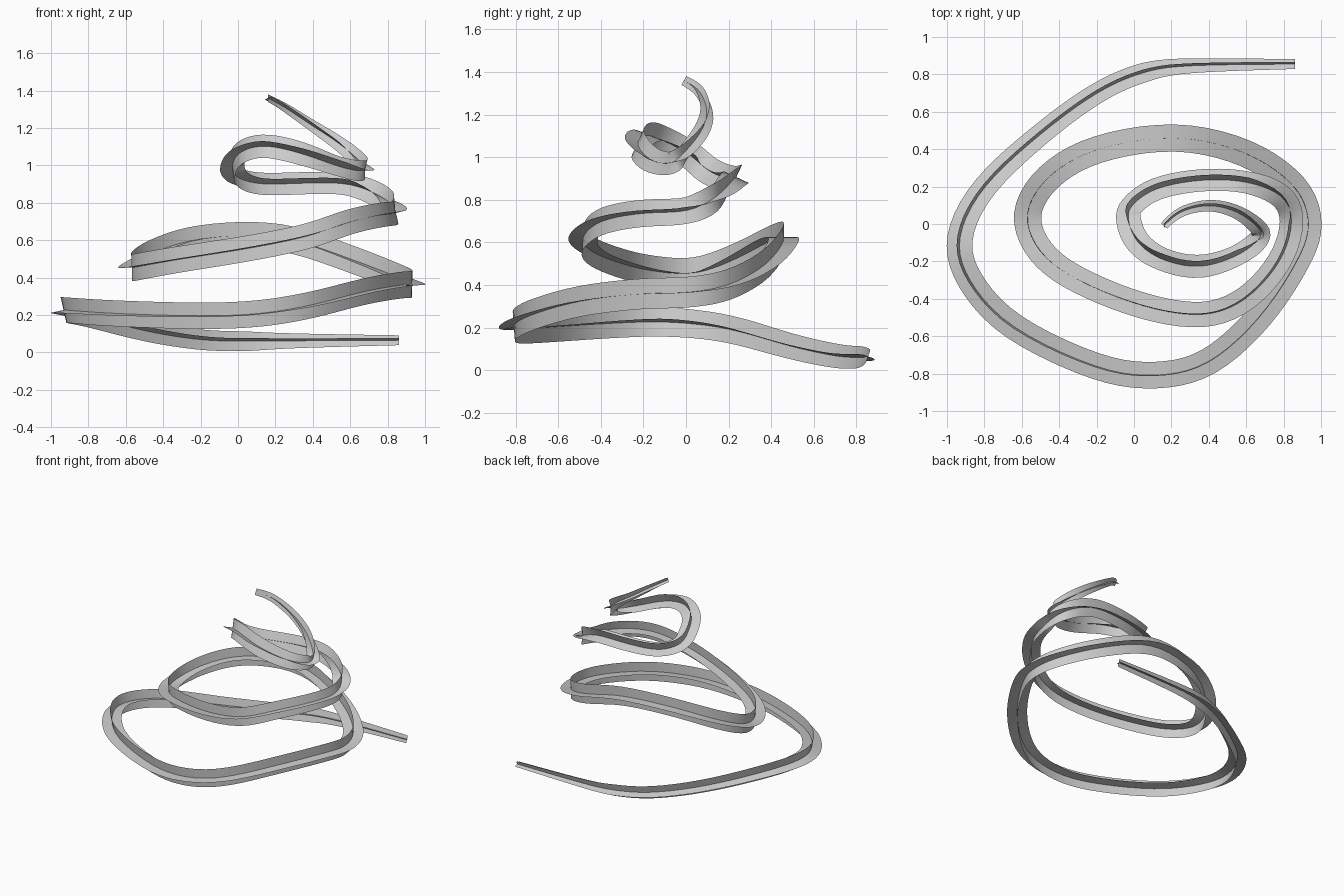
import bpy
from mathutils import Vector
from math import sin, cos, radians

if "Cube" in bpy.data.objects:
    bpy.data.objects.remove(bpy.data.objects["Cube"])

# Spiral path control points: x, y, z
PATH = [
    (.86, .855, .065), (.3, .847, .062), (.05, .81, .06), (-.2, .70, .067), (-.5, .48, .115),
    (-.8, .2, .195), (-.935, -.07, .226), (-.88, -.3, .223), (-.65, -.55, .208),
    (-.2, -.765, .195), (.12, -.81, .208), (.4, -.74, .255), (.67, -.5, .325),
    (.87, -.2, .36), (.935, 0, .365), (.86, .2, .40), (.6, .38, .50), (.22, .465, .62),
    (-.2, .4, .61), (-.46, .25, .53), (-.575, .05, .455), (-.5, -.15, .465),
    (-.3, -.3, .50), (.05, -.44, .555), (.37, -.488, .62), (.6, -.4, .70),
    (.78, -.2, .738), (.845, .01, .748), (.79, .15, .82), (.6, .225, .90),
    (.36, .235, .905), (.12, .19, .90), (-.01, .1, .94), (-.03, .02, 1.01),
    (.02, -.1, 1.075), (.15, -.19, 1.105), (.35, -.23, 1.06), (.55, -.17, .99),
    (.67, -.08, .97), (.665, -.02, 1.01), (.55, .065, 1.11), (.4, .1, 1.21),
    (.25, .065, 1.31), (.16, -.01, 1.36)]
pts = [Vector(p) for p in PATH]

# Sparse keys along the path: (point index, value)
HALF_WIDTH = [(0, .028), (2, .055), (4, .06), (6, .07), (10, .071), (20, .073), (27, .064),
              (36, .068), (38, .054), (41, .033), (43, .023)]
LEAN = [(0, 20), (6, 13), (10, 4), (17, 0), (21, 2), (24, -5), (27, -14), (28, 5), (29, 25),
        (32, 25), (33, 8), (34, -10), (35, -25), (37, -25), (38, 0), (40, 25), (43, 20)]


def key(keys, t):
    for (a, va), (b, vb) in zip(keys, keys[1:]):
        if t <= b:
            return va + (vb - va) * (t - a) / (b - a)
    return keys[-1][1]


def spline(t):
    """Catmull-Rom point on the path."""
    i = min(int(t), len(pts) - 2)
    u = t - i
    p1, p2 = pts[i], pts[i + 1]
    p0 = pts[i - 1] if i else p1 * 2 - p2
    p3 = pts[i + 2] if i + 2 < len(pts) else p2 * 2 - p1
    return (p1 * 2 + (p2 - p0) * u + (p0 * 2 - p1 * 5 + p2 * 4 - p3) * u * u
            + (p1 * 3 - p0 - p2 * 3 + p3) * u ** 3) / 2


# Sampled and lightly smoothed centre line
STEPS = 5
ts = [i / STEPS for i in range((len(pts) - 1) * STEPS + 1)]
line = [spline(t) for t in ts]
for _ in range(3):
    line = [line[0]] + [(a + b * 2 + c) / 4 for a, b, c in zip(line, line[1:], line[2:])] + [line[-1]]


def ribbon(name, upright):
    """Thin strip swept along the spiral, flat or standing on edge."""
    verts = []
    for i, (t, p) in enumerate(zip(ts, line)):
        tangent = (line[min(i + 1, len(line) - 1)] - line[max(i - 1, 0)]).normalized()
        side = tangent.cross(Vector((0, 0, 1))).normalized()
        up = side.cross(tangent)
        a = radians(key(LEAN, t))
        d = up * cos(a) + side * sin(a) if upright else side * cos(a) - up * sin(a)
        w = key(HALF_WIDTH, t)
        verts += [p - d * w, p, p + d * w]
    faces = [(3 * i + k, 3 * i + k + 1, 3 * i + k + 4, 3 * i + k + 3)
             for i in range(len(line) - 1) for k in (0, 1)]
    me = bpy.data.meshes.new(name)
    me.from_pydata(verts, [], faces)
    me.shade_smooth()
    ob = bpy.data.objects.new(name, me)
    bpy.context.collection.objects.link(ob)


# Two crossing strips form the plus-shaped section
ribbon("flat_spiral_ribbon", False)
ribbon("upright_spiral_ribbon", True)
